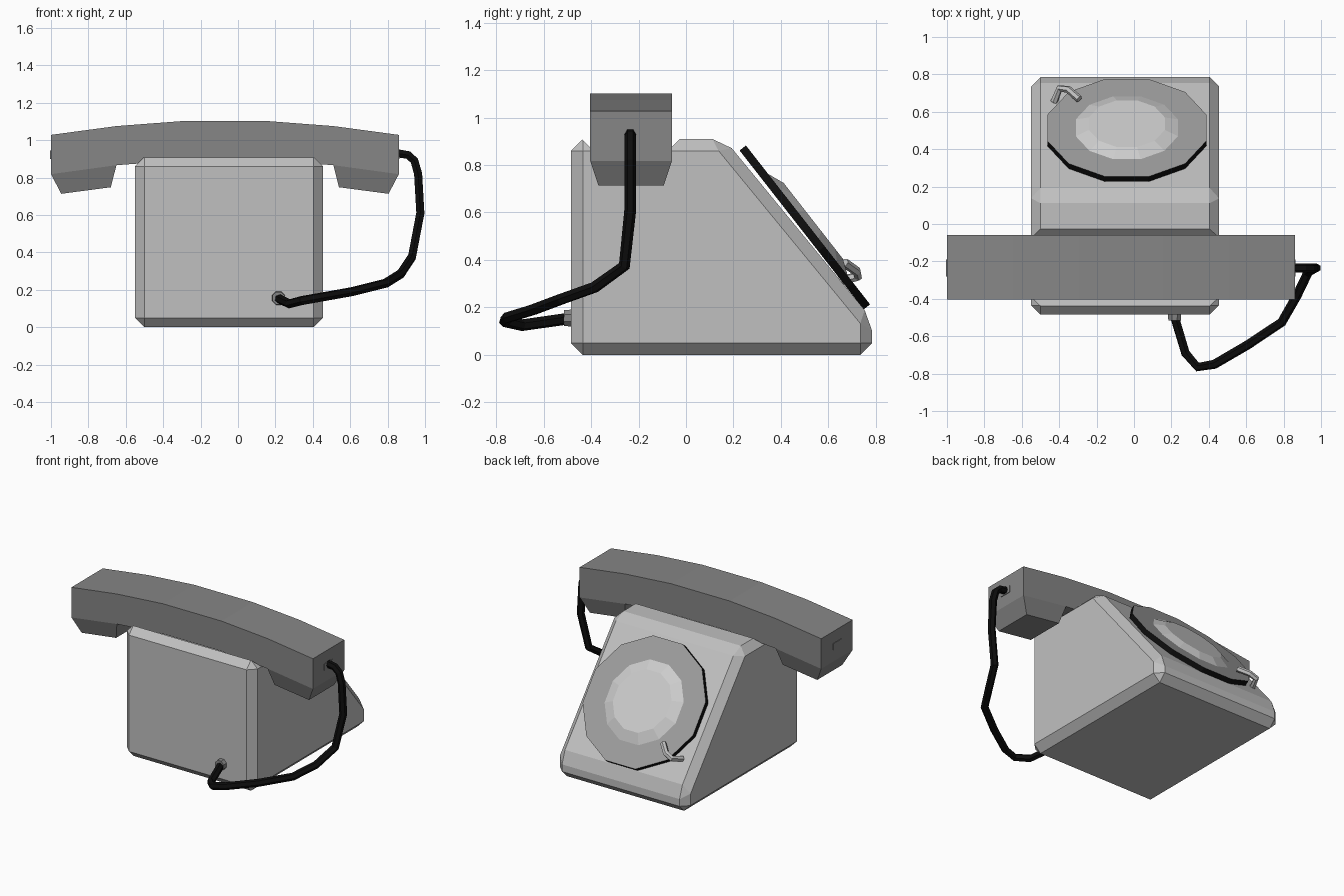
import bpy, bmesh, math
from mathutils import Matrix, Vector

if "Cube" in bpy.data.objects:
    bpy.data.objects.remove(bpy.data.objects["Cube"])


def mat(name, r):
    m = bpy.data.materials.new(name)
    m.diffuse_color = (r, r, r, 1)
    m.use_nodes = True
    m.node_tree.nodes["Principled BSDF"].inputs["Base Color"].default_value = m.diffuse_color
    return m


BODY = mat("light_grey", 0.53)
HUB = mat("pale_grey", 0.60)
DIAL = mat("mid_grey", 0.34)
HANDSET = mat("dark_grey", 0.24)
BLACK = mat("black", 0.004)


def finish(bm, name, *mats):
    bmesh.ops.recalc_face_normals(bm, faces=bm.faces)
    me = bpy.data.meshes.new(name)
    bm.to_mesh(me)
    bm.free()
    ob = bpy.data.objects.new(name, me)
    bpy.context.collection.objects.link(ob)
    for m in mats:
        me.materials.append(m)
    return ob


def prism(points, vec):
    """Closed solid from a loop of 3D points swept along vec."""
    bm = bmesh.new()
    f = bm.faces.new([bm.verts.new(p) for p in points])
    r = bmesh.ops.extrude_face_region(bm, geom=[f], use_keep_orig=True)
    bmesh.ops.translate(bm, vec=vec, verts=[v for v in r["geom"] if isinstance(v, bmesh.types.BMVert)])
    bmesh.ops.recalc_face_normals(bm, faces=bm.faces)
    return bm


def disc(name, r1, r2, depth, matrix, *mats, sides=12):
    bm = bmesh.new()
    bmesh.ops.create_cone(bm, cap_ends=True, segments=sides, radius1=r1, radius2=r2, depth=depth,
                          matrix=matrix @ Matrix.Rotation(math.pi / sides, 4, 'Z'))
    return finish(bm, name, *mats)


def tube(name, pts, radius, m):
    cu = bpy.data.curves.new(name, 'CURVE')
    cu.dimensions = '3D'
    cu.bevel_depth = radius
    cu.bevel_resolution = 1
    cu.use_fill_caps = True
    sp = cu.splines.new('POLY')
    sp.points.add(len(pts) - 1)
    for p, co in zip(sp.points, pts):
        p.co = (*co, 1)
    cu.materials.append(m)
    ob = bpy.data.objects.new(name, cu)
    bpy.context.collection.objects.link(ob)
    bpy.ops.object.select_all(action='DESELECT')
    ob.select_set(True)
    bpy.context.view_layer.objects.active = ob
    bpy.ops.object.convert(target='MESH')
    for f in bpy.context.object.data.polygons:
        f.use_smooth = False


# wedge body with chamfered edges
side = [(-0.485, 0), (-0.485, 0.91), (0.161, 0.91), (0.785, 0.15), (0.785, 0)]
body = finish(prism([(-0.55, y, z) for y, z in side], (1.005, 0, 0)), "body", BODY)
bev = body.modifiers.new("chamfer", 'BEVEL')
bev.width = 0.05
bev.segments = 1
bev.limit_method = 'ANGLE'

# cradle groove under the handset
groove = [(-0.449, 0.92), (-0.40, 0.87), (-0.065, 0.87), (-0.016, 0.92)]
cutter = finish(prism([(-0.7, y, z) for y, z in groove], (1.4, 0, 0)), "cradle_cutter", BODY)
cutter.hide_render = True
cutter.hide_viewport = False
cutter.display_type = 'WIRE'
cut = body.modifiers.new("cradle", 'BOOLEAN')
cut.operation = 'DIFFERENCE'
cut.solver = 'EXACT'
cut.object = cutter

# handset: arched bar, mirrored half profile about its centre
CX = -0.07
half_top = [(0.93, 1.028), (0.58, 1.075), (0.225, 1.102)]
half_low = [(0.225, 0.892), (0.58, 0.866), (0.93, 0.818)]
right = half_low + half_top
loop = right + [(-x, z) for x, z in reversed(right)]
bm = prism([(CX + x, -0.404, z) for x, z in loop], (0, 0.345, 0))
# ear and mouth cups drawn down and tapered from the ends of the underside
for f in [f for f in bm.faces if f.normal.z < -0.5 and abs(f.calc_center_median().x - CX) > 0.6]:
    c = f.calc_center_median()
    nf = bmesh.ops.extrude_discrete_faces(bm, faces=[f])["faces"][0]
    for v in nf.verts:
        outer = abs(v.co.x - CX) > 0.8
        v.co.x += math.copysign(0.055 if outer else 0.03, c.x - v.co.x)
        v.co.y += math.copysign(0.035, c.y - v.co.y)
        v.co.z = 0.713 if outer else 0.748
finish(bm, "handset", HANDSET)

# cord sockets on both handset ends
for x, n in ((-1.0, "left"), (0.86, "right")):
    pts = [(x - 0.004, y, z) for y, z in ((-0.28, 0.90), (-0.19, 0.90), (-0.19, 0.945), (-0.28, 0.945))]
    finish(prism(pts, (0.008, 0, 0)), n + "_cord_socket", HANDSET)

# dial plate: grey face, black rim and back
frame = Matrix.Translation((-0.038, 0.501, 0.537)) @ Matrix.Rotation(math.radians(-52), 4, 'X')
normal = frame.to_3x3() @ Vector((0, 0, 1))
dial = disc("dial", 0.44, 0.44, 0.034, frame, DIAL, BLACK)
for f in dial.data.polygons:
    f.material_index = 0 if f.normal.dot(normal) > 0.9 else 1

# raised dial centre
disc("dial_centre", 0.288, 0.21, 0.03, frame @ Matrix.Translation((0, 0, 0.03)), HUB)

# finger stop hooked over the dial edge
stop = [(-0.255, 0.22, 0.04), (-0.313, 0.28, 0.058), (-0.36, 0.30, 0.05), (-0.39, 0.27, -0.02)]
tube("finger_stop", [frame @ Vector(p) for p in stop], 0.02, BODY)

# cord plug on the body
disc("cord_plug", 0.04, 0.036, 0.05, Matrix.Translation((0.217, -0.49, 0.155)) @ Matrix.Rotation(math.pi / 2, 4, 'X'),
     HANDSET, sides=8)

# cord
tube("cord", [(0.85, -0.235, 0.93), (0.91, -0.235, 0.92), (0.943, -0.235, 0.89), (0.963, -0.235, 0.82),
              (0.975, -0.235, 0.61), (0.93, -0.26, 0.375), (0.87, -0.385, 0.285), (0.79, -0.525, 0.235),
              (0.61, -0.645, 0.19), (0.43, -0.75, 0.158), (0.34, -0.765, 0.142), (0.275, -0.69, 0.125),
              (0.218, -0.50, 0.152)], 0.025, BLACK)
